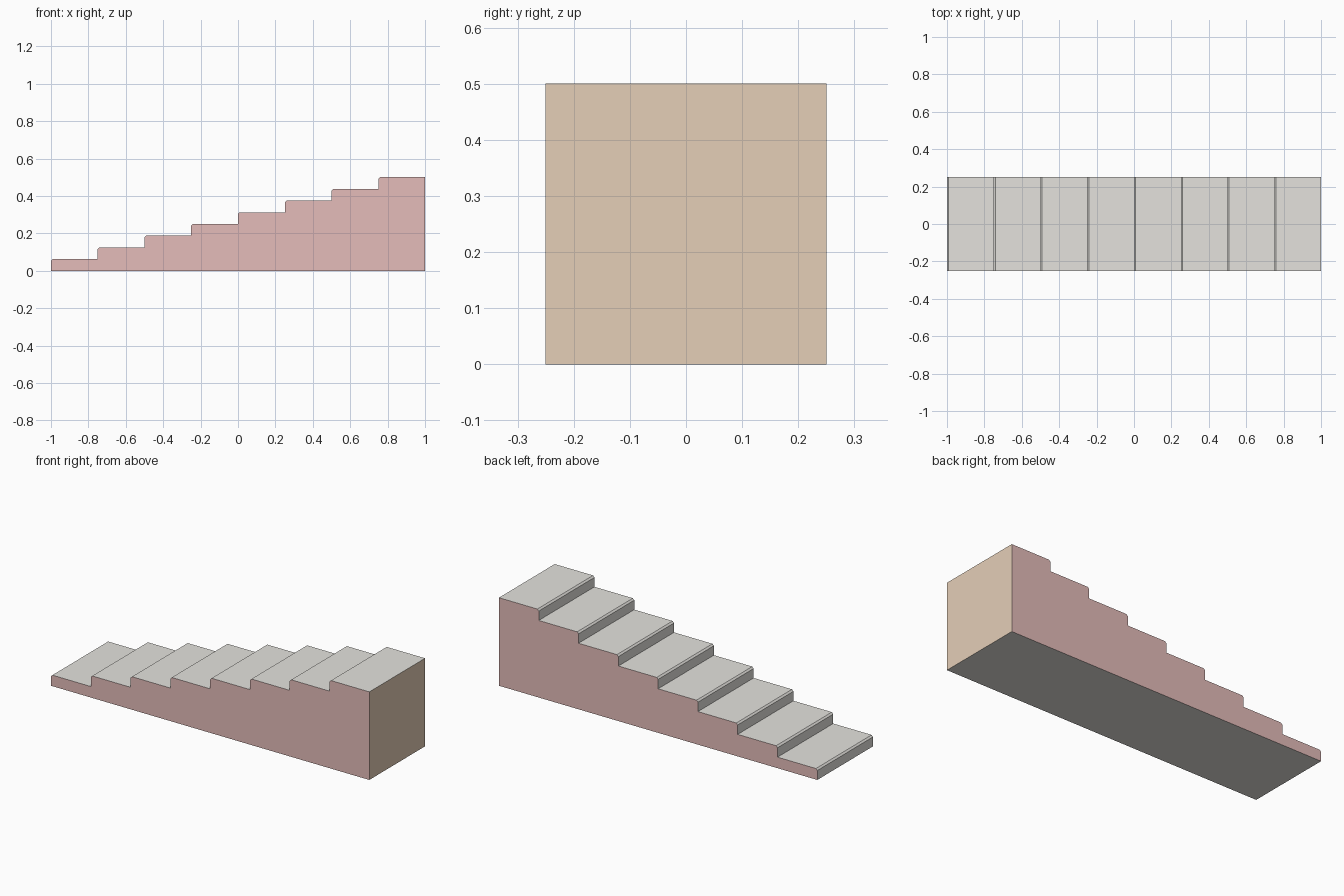
import bpy
import bmesh

cube = bpy.data.objects.get("Cube")
if cube:
    bpy.data.objects.remove(cube, do_unlink=True)

STEPS = 8
RUN, RISE = 0.25, 0.0625
HALF_WIDTH = 0.25
CHAMFER = 0.009


def make_material(name, color):
    mat = bpy.data.materials.new(name)
    mat.use_nodes = True
    mat.diffuse_color = color
    mat.node_tree.nodes["Principled BSDF"].inputs["Base Color"].default_value = color
    return mat


# Stepped outline with a small chamfer on every nosing
profile = [(1, 0), (-1, 0)]
for i in range(STEPS):
    x, top = -1 + i * RUN, (i + 1) * RISE
    if i:
        profile.append((x, top - RISE))
    profile += [(x, top - CHAMFER), (x + CHAMFER, top)]
profile.append((1, STEPS * RISE))

# Extrude the outline across the width
bm = bmesh.new()
side = bm.faces.new([bm.verts.new((x, -HALF_WIDTH, z)) for x, z in profile])
extruded = bmesh.ops.extrude_face_region(bm, geom=[side], use_keep_orig=True)
verts = [g for g in extruded["geom"] if isinstance(g, bmesh.types.BMVert)]
bmesh.ops.translate(bm, verts=verts, vec=(0, 2 * HALF_WIDTH, 0))
bmesh.ops.recalc_face_normals(bm, faces=bm.faces)

# Colour by direction: pink sides, tan tall end, grey treads, risers and base
for face in bm.faces:
    face.normal_update()
    if abs(face.normal.y) > 0.9:
        face.material_index = 1
    elif face.normal.x > 0.9:
        face.material_index = 2

mesh = bpy.data.meshes.new("staircase")
bm.to_mesh(mesh)
bm.free()
mesh.materials.append(make_material("stone grey", (0.78, 0.765, 0.73, 1)))
mesh.materials.append(make_material("dusty pink", (0.78, 0.505, 0.49, 1)))
mesh.materials.append(make_material("sand tan", (0.78, 0.62, 0.475, 1)))

staircase = bpy.data.objects.new("staircase", mesh)
bpy.context.collection.objects.link(staircase)
